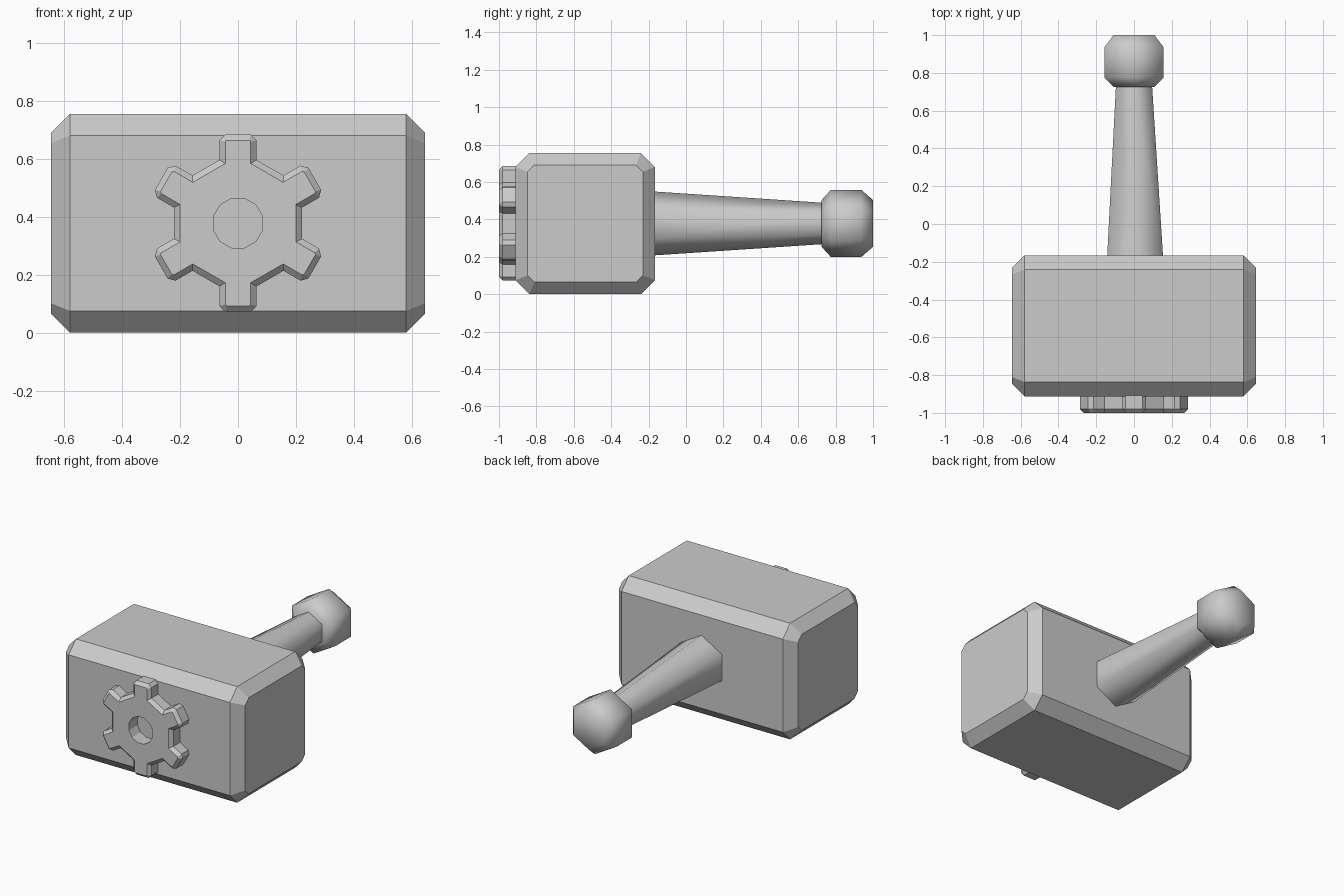
import bpy, bmesh
from math import sin, cos, pi, radians

if "Cube" in bpy.data.objects:
    bpy.data.objects.remove(bpy.data.objects["Cube"])

CZ = 0.378  # height of the centre axis


def loft(name, rings, smooth=False, hole=None):
    """Skin closed rings of points; the last cap may carry a hole ring pair."""
    bm = bmesh.new()

    def skin(loops):
        vs = [[bm.verts.new(p) for p in r] for r in loops]
        for a, b in zip(vs, vs[1:]):
            for i in range(len(a)):
                j = (i + 1) % len(a)
                bm.faces.new((a[i], a[j], b[j], b[i]))
        return vs

    def loop_edges(v):
        return [bm.edges.get((v[i], v[(i + 1) % len(v)])) for i in range(len(v))]

    outer = skin(rings)
    if hole:
        inner = skin(hole)
        for k in (0, -1):
            bmesh.ops.triangle_fill(bm, use_beauty=True, use_dissolve=False,
                                    edges=loop_edges(outer[k]) + loop_edges(inner[k]))
    else:
        bm.faces.new(outer[0])
        bm.faces.new(outer[-1])
    bmesh.ops.recalc_face_normals(bm, faces=bm.faces[:])
    mesh = bpy.data.meshes.new(name)
    bm.to_mesh(mesh)
    bm.free()
    ob = bpy.data.objects.new(name, mesh)
    bpy.context.collection.objects.link(ob)
    if smooth:
        bpy.context.view_layer.objects.active = ob
        ob.select_set(True)
        bpy.ops.object.shade_smooth_by_angle(angle=radians(65))
        ob.select_set(False)
    return ob


def circle(n, r, y, start, cx=0.0):
    return [(cx + r * cos(start + 2 * pi * i / n), y,
             CZ + r * sin(start + 2 * pi * i / n)) for i in range(n)]


# Hammer head: block with chamfered long edges and chamfered ends
def block_ring(x, inset, cut):
    y0, y1, z0, z1 = -0.912 + inset, -0.166 - inset, inset, 0.755 - inset
    yz = [(y0 + cut, z0), (y1 - cut, z0), (y1, z0 + cut), (y1, z1 - cut),
          (y1 - cut, z1), (y0 + cut, z1), (y0, z1 - cut), (y0, z0 + cut)]
    return [(x, y, z) for y, z in yz]


loft("head", [block_ring(-0.645, 0.065, 0.036), block_ring(-0.58, 0, 0.075),
              block_ring(0.58, 0, 0.075), block_ring(0.645, 0.065, 0.036)])

# Tapered six-sided handle and its knob
loft("handle", [circle(6, 0.172, -0.19, pi / 2, 0.006),
                circle(6, 0.11, 0.74, pi / 2)], smooth=True)
loft("handle_knob", [circle(6, r, y, pi / 2) for r, y in
                     [(0.125, 0.725), (0.18, 0.775), (0.18, 0.937), (0.125, 1.0)]],
     smooth=True)


# Gear emblem: six teeth, bevelled front rim, twelve-sided hole
def gear_ring(y, apothem, half, tip, cut):
    root = (apothem - half * 0.5) / cos(pi / 6)
    tooth = [(half, root), (half, tip - cut), (half - cut, tip),
             (cut - half, tip), (-half, tip - cut), (-half, root)]
    pts = []
    for i in range(6):
        a = i * pi / 3
        pts += [(u * cos(a) - v * sin(a), y, CZ + u * sin(a) + v * cos(a))
                for u, v in tooth]
    return pts


loft("gear", [gear_ring(-0.905, 0.221, 0.064, 0.306, 0.02),
              gear_ring(-0.98, 0.221, 0.064, 0.306, 0.02),
              gear_ring(-1.0, 0.2, 0.044, 0.286, 0.005)],
     hole=[circle(12, 0.088, -0.905, pi / 12), circle(12, 0.088, -1.0, pi / 12)])
